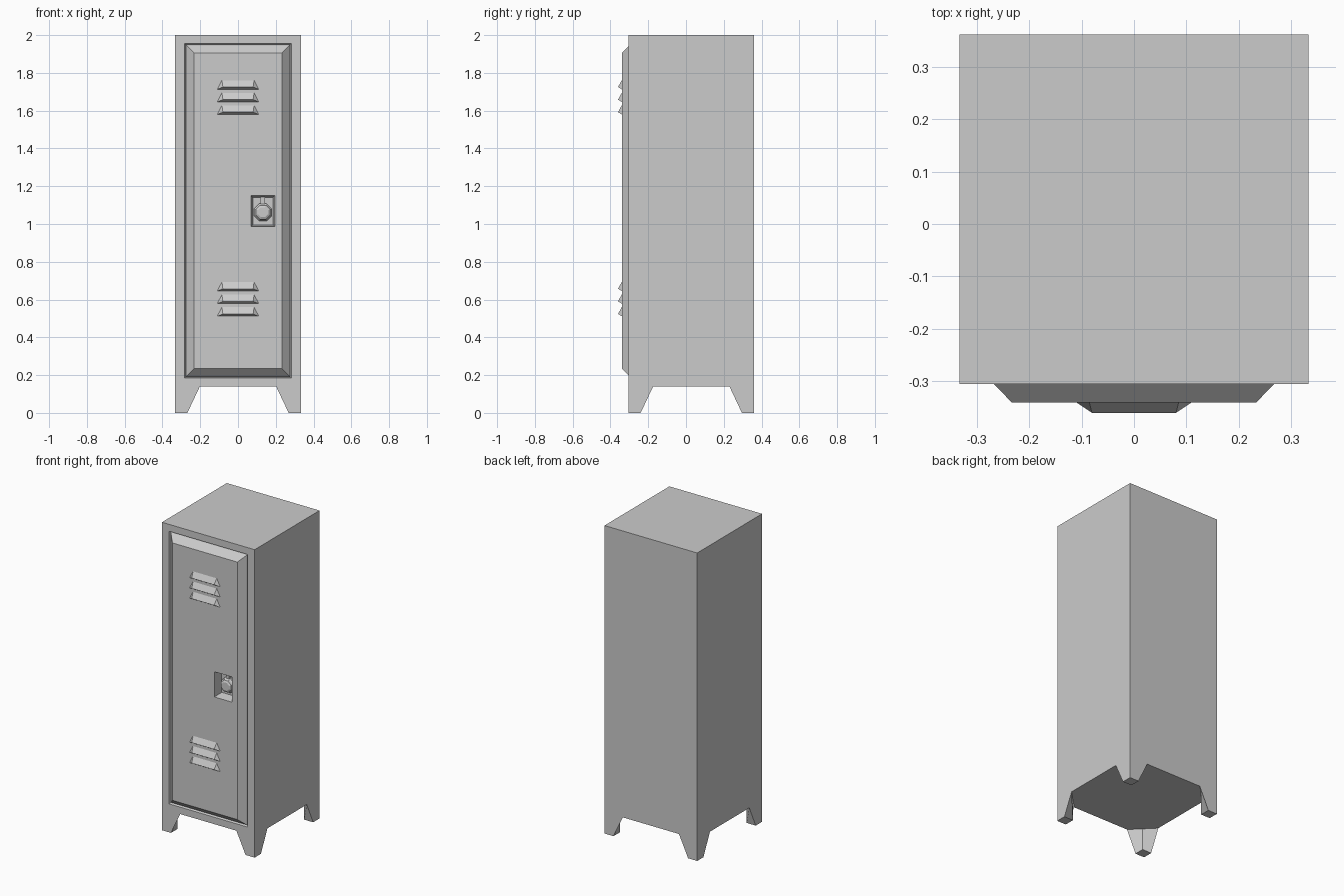
import bpy, bmesh, math

if "Cube" in bpy.data.objects:
    bpy.data.objects.remove(bpy.data.objects["Cube"])


def make_object(name, verts, faces, fix_normals=False):
    bm = bmesh.new()
    vs = [bm.verts.new(v) for v in verts]
    for f in faces:
        bm.faces.new([vs[i] for i in f])
    if fix_normals:
        bmesh.ops.recalc_face_normals(bm, faces=bm.faces[:])
    mesh = bpy.data.meshes.new(name)
    bm.to_mesh(mesh)
    bm.free()
    obj = bpy.data.objects.new(name, mesh)
    bpy.context.collection.objects.link(obj)
    return obj


def rect(cx, cz, hx, hz, y):
    return [(cx - hx, y, cz - hz), (cx + hx, y, cz - hz),
            (cx + hx, y, cz + hz), (cx - hx, y, cz + hz)]


def octagon(cx, cz, r, y):
    angles = [math.radians(22.5 + 45 * i) for i in range(8)]
    return [(cx + r * math.cos(a), y, cz + r * math.sin(a)) for a in angles]


def loft(name, rings, back=True, front=True):
    """Bridge matching rings, listed from back to front or outside to inside."""
    n = len(rings[0])
    faces = []
    for k in range(len(rings) - 1):
        for i in range(n):
            j = (i + 1) % n
            faces.append((k * n + i, k * n + j, (k + 1) * n + j, (k + 1) * n + i))
    if back:
        faces.append(tuple(reversed(range(n))))
    if front:
        faces.append(tuple(range((len(rings) - 1) * n, len(rings) * n)))
    return make_object(name, [v for r in rings for v in r], faces)


HX, FRONT, BACK, BASE = 0.333, -0.305, 0.361, 0.14
DOOR_Z, FACE = 1.07, -0.34

# Cabinet shell, with the outer wall of the groove around the door
groove = rect(0, DOOR_Z, 0.276, 0.879, -0.29)
loft("cabinet_body", [
    rect(0, (2 + BASE) / 2, HX, (2 - BASE) / 2, BACK),
    rect(0, (2 + BASE) / 2, HX, (2 - BASE) / 2, FRONT),
    rect(0, DOOR_Z, 0.282, 0.885, FRONT),
    groove], front=False)

# Bevelled door panel with the latch recess
LX, LZ, FLOOR = 0.132, 1.068, -0.28
loft("door", [
    groove,
    rect(0, DOOR_Z, 0.272, 0.875, -0.30),
    rect(0, DOOR_Z, 0.233, 0.836, FACE),
    rect(LX, LZ, 0.063, 0.082, FACE),
    rect(LX, LZ, 0.053, 0.072, FLOOR)], back=False)

# Latch dial and the tab above it
DZ = 1.062
loft("latch_dial", [
    octagon(LX, DZ, 0.050, FLOOR + 0.005),
    octagon(LX, DZ, 0.050, -0.293),
    octagon(LX, DZ, 0.043, -0.300),
    octagon(LX, DZ, 0.040, -0.312),
    octagon(LX, DZ, 0.028, -0.318)])
loft("latch_tab", [
    rect(LX, 1.118, 0.012, 0.025, FLOOR + 0.005),
    rect(LX, 1.118, 0.012, 0.025, -0.296)])

# Louvred vents, three near the top and three near the bottom
for group, top in (("upper", 1.713), ("lower", 0.645)):
    for i in range(3):
        z = top - 0.0665 * i
        verts = [(-0.11, FACE, z), (0.11, FACE, z),
                 (0.08, -0.36, z + 0.012), (-0.08, -0.36, z + 0.012),
                 (0.085, FACE, z + 0.048), (-0.085, FACE, z + 0.048)]
        faces = [(0, 1, 2, 3), (3, 2, 4, 5), (1, 4, 2), (0, 3, 5), (0, 5, 4, 1)]
        make_object(f"{group}_vent_{i + 1}", verts, faces, True)

# Corner legs: square foot flaring along both walls, upright inner edge
FOOT, FLARE = 0.065, 0.131
for yname, y0, sy in (("front", FRONT, 1), ("back", BACK, -1)):
    for xname, x0, sx in (("left", -HX, 1), ("right", HX, -1)):
        plan = [(0, 0, 0), (FOOT, 0, 0), (FOOT, FOOT, 0), (0, FOOT, 0),
                (0, 0, BASE), (FLARE, 0, BASE), (FOOT, FOOT, BASE), (0, FLARE, BASE)]
        verts = [(x0 + sx * a, y0 + sy * b, c) for a, b, c in plan]
        faces = [(0, 1, 2, 3), (4, 5, 6, 7), (0, 1, 5, 4),
                 (1, 2, 6, 5), (2, 3, 7, 6), (3, 0, 4, 7)]
        make_object(f"{yname}_{xname}_leg", verts, faces, True)
